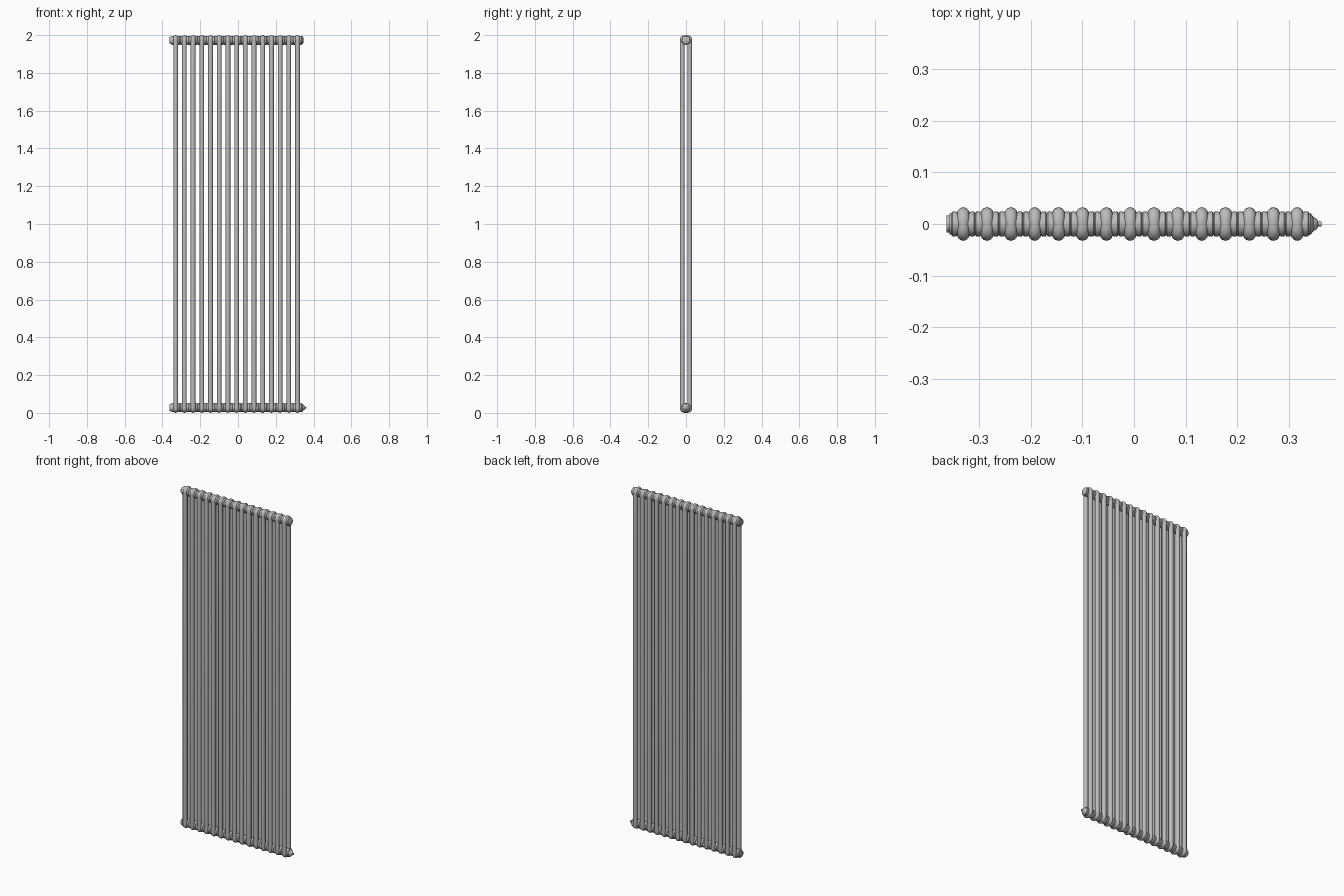
import bpy, bmesh, math
from mathutils import Matrix, Vector

cube = bpy.data.objects.get("Cube")
if cube:
    bpy.data.objects.remove(cube, do_unlink=True)

SECTIONS, PITCH, FIRST_X = 15, 0.0461, -0.330
LOW, HIGH = 0.0275, 1.9725          # heights of the two header axes
TUBE_R, TUBE_Y = 0.0125, 0.020

metal = bpy.data.materials.new("grey enamel")
metal.use_nodes = True
GREY = (0.5, 0.5, 0.5, 1)
metal.diffuse_color = GREY
metal.node_tree.nodes["Principled BSDF"].inputs["Base Color"].default_value = GREY


def add(name, data, location=(0, 0, 0)):
    ob = bpy.data.objects.new(name, data)
    ob.location = location
    bpy.context.collection.objects.link(ob)
    return ob


def smooth(ob, degrees=35):
    bpy.ops.object.select_all(action='DESELECT')
    ob.select_set(True)
    bpy.context.view_layer.objects.active = ob
    bpy.ops.object.shade_smooth_by_angle(angle=math.radians(degrees))


def lathe(name, profile, sides=28):
    """Closed solid turned about x from (x, radius) pairs."""
    bm = bmesh.new()
    rings = []
    for x, r in profile:
        rings.append([bm.verts.new((x, r * math.cos(a), r * math.sin(a)))
                      for a in (2 * math.pi * i / sides for i in range(sides))])
    for a, b in zip(rings, rings[1:]):
        for i in range(sides):
            j = (i + 1) % sides
            bm.faces.new((a[i], a[j], b[j], b[i]))
    bm.faces.new(rings[0])
    bm.faces.new(rings[-1])
    bmesh.ops.recalc_face_normals(bm, faces=bm.faces)
    mesh = bpy.data.meshes.new(name)
    bm.to_mesh(mesh)
    bm.free()
    mesh.materials.append(metal)
    return mesh


# Column pair: one closed tube loop with squarish rounded ends
def arch(axis, sign):
    points = []
    for i in range(15):
        a = math.pi * i / 14
        c, s = math.cos(a), math.sin(a)
        y = TUBE_Y * math.copysign(abs(c) ** 0.75, c)
        points.append((0, sign * y, axis + sign * (0.015 * s ** 0.75)))
    return points


path = arch(HIGH, 1) + arch(LOW, -1)
curve = bpy.data.curves.new("column_pair", 'CURVE')
curve.dimensions = '3D'
curve.bevel_depth = TUBE_R
curve.bevel_resolution = 4
curve.use_fill_caps = False
spline = curve.splines.new('POLY')
spline.points.add(len(path) - 1)
for point, co in zip(spline.points, path):
    point.co = (*co, 1)
spline.use_cyclic_u = True
curve.materials.append(metal)
temp = add("column_source", curve)
bpy.context.view_layer.update()
pair_mesh = bpy.data.meshes.new_from_object(
    temp.evaluated_get(bpy.context.evaluated_depsgraph_get()))
bpy.data.objects.remove(temp, do_unlink=True)

# Header barrel of one section, with a fine groove at each joint
h = PITCH / 2
barrel_mesh = lathe("header_barrel", [
    (-h, 0.0215), (-h + 0.002, 0.0238), (-h + 0.008, 0.0240), (-0.006, 0.0220),
    (0.006, 0.0220), (h - 0.008, 0.0240), (h - 0.002, 0.0238), (h, 0.0215)])

for n in range(SECTIONS):
    x = FIRST_X + n * PITCH
    pair = add(f"column_pair_{n + 1}", pair_mesh, (x, 0, 0))
    for level, z in (("lower", LOW), ("upper", HIGH)):
        barrel = add(f"{level}_header_{n + 1}", barrel_mesh, (x, 0, z))
smooth(pair, 60)
smooth(barrel)

# Flat bushes on the right ends
left_x = FIRST_X - h
right_x = FIRST_X + (SECTIONS - 1) * PITCH + h
bush_mesh = lathe("end_bush", [
    (0.002, 0.0205), (-0.004, 0.0205), (-0.004, 0.0165), (-0.009, 0.0165), (-0.009, 0.011),
    (-0.006, 0.011)])
for level, z in (("lower", LOW), ("upper", HIGH)):
    bush = add(f"{level}_end_bush", bush_mesh, (left_x, 0, z))
smooth(bush)

# Stepped plugs on the left ends
plug = add("upper_plug", lathe("upper_plug", [
    (-0.002, 0.0215), (0.003, 0.0205), (0.006, 0.017), (0.008, 0.012)]),
    (right_x, 0, HIGH))
smooth(plug)

# Tapered drain valve with a small spindle
valve = add("drain_valve", lathe("drain_valve", [
    (-0.002, 0.0215), (0.003, 0.0205), (0.006, 0.017), (0.009, 0.013), (0.012, 0.012),
    (0.016, 0.008), (0.017, 0.0045), (0.0235, 0.0045)]), (right_x, 0, LOW))
smooth(valve)
